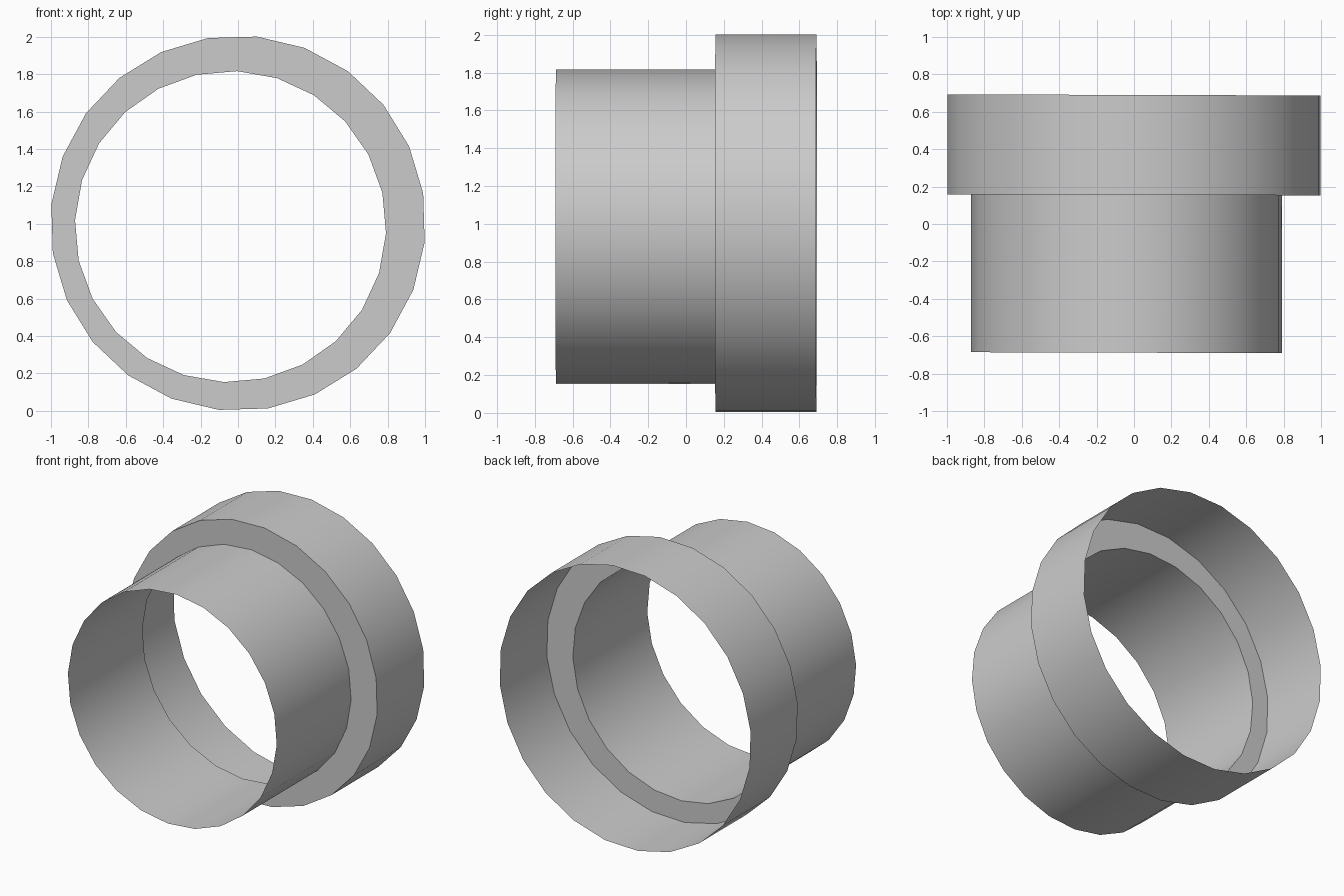
import bpy, bmesh, math

if "Cube" in bpy.data.objects:
    bpy.data.objects.remove(bpy.data.objects["Cube"])

SIDES = 24


def ring(bm, cx, cz, radius, start_deg, y):
    """Ring of vertices around the y axis, with the model's very slight skew."""
    verts = []
    for i in range(SIDES):
        a = math.radians(start_deg - 360 * i / SIDES)
        x = cx + radius * math.cos(a)
        verts.append(bm.verts.new((x, y - 0.003 * x, cz + radius * math.sin(a))))
    return verts


# Profile of the stepped sleeve, front to back: cx, cz, radius, start angle, y
narrow = (-0.04, 0.985, 0.832, 87.6)
wide = (0.0, 1.003, 1.003, 84.2)
profile = [narrow + (-0.688,), narrow + (0.156,), wide + (0.156,), wide + (0.69,)]

# Open thin-walled sleeve: narrow tube, flat shoulder, wide collar
bm = bmesh.new()
rings = [ring(bm, *p) for p in profile]
for a, b in zip(rings, rings[1:]):
    for i in range(SIDES):
        j = (i + 1) % SIDES
        bm.faces.new((a[i], a[j], b[j], b[i]))
bm.normal_update()
# Face outwards: the first tube face lies at the top, so it should point up
bm.faces.ensure_lookup_table()
if bm.faces[0].normal.z < 0:
    bmesh.ops.reverse_faces(bm, faces=bm.faces[:])

mesh = bpy.data.meshes.new("stepped_sleeve")
bm.to_mesh(mesh)
bm.free()
obj = bpy.data.objects.new("stepped_sleeve", mesh)
bpy.context.collection.objects.link(obj)

# Smooth walls with a crisp shoulder
bpy.context.view_layer.objects.active = obj
obj.select_set(True)
bpy.ops.object.shade_smooth_by_angle(angle=math.radians(30))
